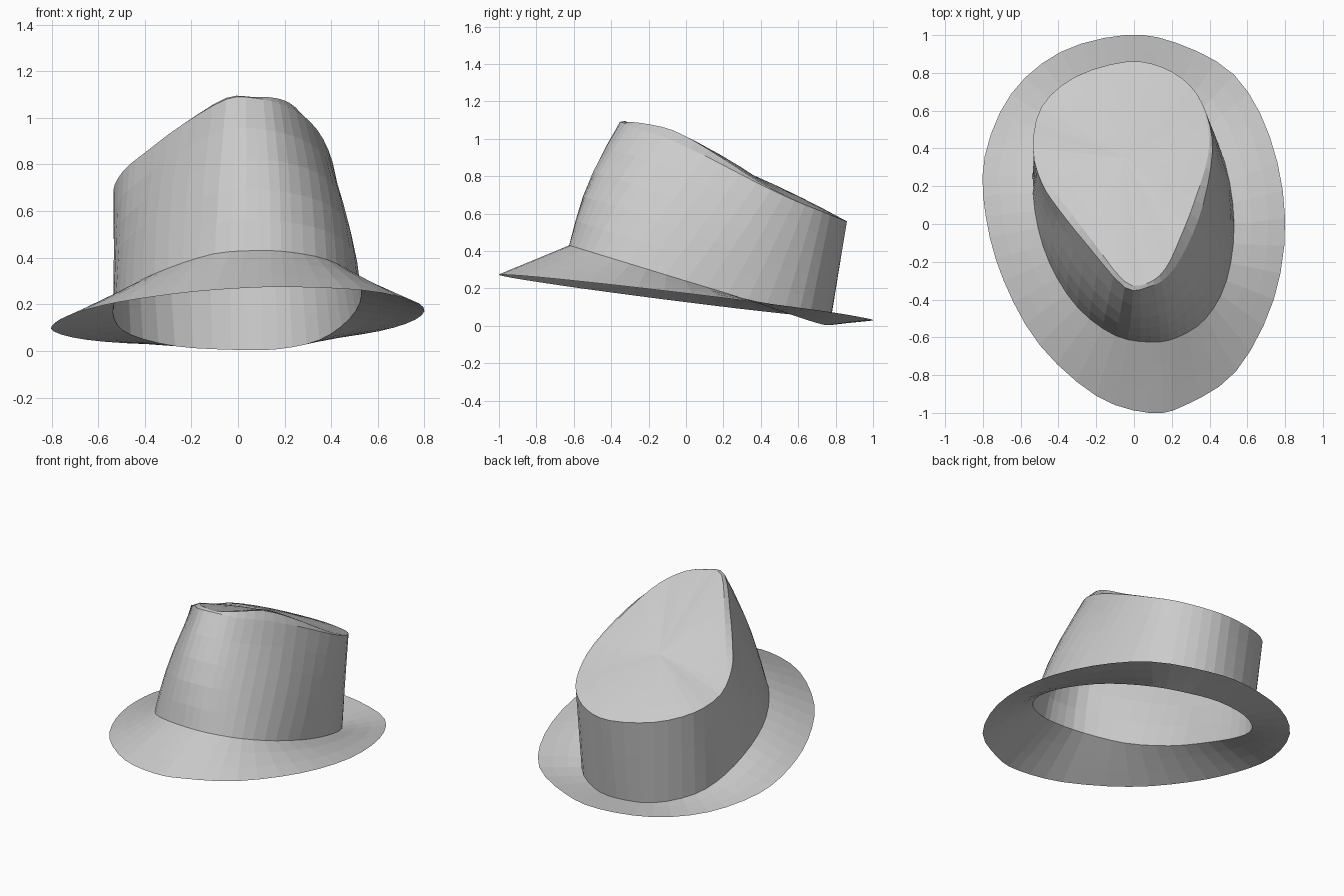
import bpy, bmesh, math
from mathutils import Vector

if "Cube" in bpy.data.objects:
    bpy.data.objects.remove(bpy.data.objects["Cube"])

SUB = 3  # facets between control points

# Plan outlines (clockwise from the back, 16 stations each)
BRIM = [(-.05, 1), (.22, .96), (.53, .79), (.72, .46), (.80, .03), (.74, -.40),
        (.54, -.78), (.27, -.96), (.08, -1), (-.20, -.91), (-.50, -.64), (-.69, -.30),
        (-.785, .04), (-.79, .36), (-.65, .69), (-.39, .91)]
BASE = [(-.03, .77), (.17, .73), (.35, .60), (.48, .33), (.53, 0), (.49, -.30),
        (.38, -.50), (.23, -.60), (.09, -.625), (-.10, -.59), (-.30, -.44), (-.45, -.20),
        (-.525, .07), (-.53, .35), (-.46, .56), (-.27, .72)]
RIM = [(-.04, .86, .56), (.15, .83, .57), (.30, .73, .61), (.385, .58, .67),
       (.415, .38, .765), (.365, .10, .91), (.28, -.12, 1.01), (.18, -.275, 1.06),
       (.07, -.335, 1.085), (-.05, -.335, 1.08), (-.24, -.12, .97), (-.40, .08, .85),
       (-.49, .22, .775), (-.535, .40, .69), (-.49, .62, .64), (-.31, .78, .59)]
# Inset of the bevelled top edge at each station, and how far it rises
INSET = [.005, .005, .005, .01, .02, .05, .06, .04, .02, .03, .04, .04, .03, .01, .005, .005]


def smooth_loop(pts):
    """Closed Catmull-Rom curve through the stations."""
    out, n = [], len(pts)
    for i in range(n):
        a, b, c, d = (Vector(pts[(i + k) % n]) for k in (-1, 0, 1, 2))
        for s in range(SUB):
            t = s / SUB
            out.append(.5 * (2 * b + (c - a) * t + (2 * a - 5 * b + 4 * c - d) * t * t
                             + (3 * b - a - 3 * c + d) * t ** 3))
    return out


def loft(name, rings, centre=None):
    """Skin a stack of rings (low/outer to high/inner), optionally closed to a point."""
    bm = bmesh.new()
    vs = [[bm.verts.new(p) for p in r] for r in rings]
    n = len(rings[0])
    for lo, hi in zip(vs, vs[1:]):
        for i in range(n):
            j = (i + 1) % n
            bm.faces.new((lo[j], lo[i], hi[i], hi[j]))
    if centre is not None:
        c = bm.verts.new(centre)
        for i in range(n):
            bm.faces.new((vs[-1][(i + 1) % n], vs[-1][i], c))
    me = bpy.data.meshes.new(name)
    bm.to_mesh(me)
    bm.free()
    ob = bpy.data.objects.new(name, me)
    bpy.context.collection.objects.link(ob)
    return ob


def brim_z(x, y):
    return .150 - .120 * y + .03 * x


def base_z(x, y):
    front_left = .025 * math.exp(-((x + .38) ** 2 + (y + .35) ** 2) / .06)
    return .240 - .305 * y - front_left - (.01 if x > .1 and y > .5 else 0)


def mix(a, b, t, swell=0):
    """Blend two rings; swell rounds out the front of the wall."""
    mid = Vector((-.02, .1, 0))
    out = []
    for p, q in zip(a, b):
        m = p.lerp(q, t)
        d = ((m - mid) * Vector((1, 1, 0))).normalized()
        out.append(m + d * swell * max(0, .2 * d.x - d.y))
    return out


brim = smooth_loop([(x, y, brim_z(x, y)) for x, y in BRIM])
base = smooth_loop([(x, y, base_z(x, y)) for x, y in BASE])
rim = smooth_loop(RIM)

# Top edge: pulled inward and slightly up from the rim
centre = Vector((-.05, .35, .81))
edge = []
for (x, y, z), s in zip(RIM, INSET):
    d = ((centre - Vector((x, y, 0))) * Vector((1, 1, 0))).normalized() * s
    edge.append((x + d.x, y + d.y, z + (.6 if x > .1 else .2) * s))
edge = smooth_loop(edge)

# Sloping sheet brim
loft("brim", [brim, mix(brim, base, .33), mix(brim, base, .67), base])

# Open crown wall with its narrow bevelled rim
wall = [mix(base, rim, t, .04 * math.sin(math.pi * t)) for t in (.2, .4, .6, .8)]
loft("crown_wall", [base, *wall, rim, edge])

# Slanted, very slightly domed top
rings = [edge] + [[centre + (p - centre) * s + Vector((0, 0, .03 * s * (1 - s)))
                   for p in edge] for s in (.8, .55, .28)]
loft("crown_top", rings, centre)
